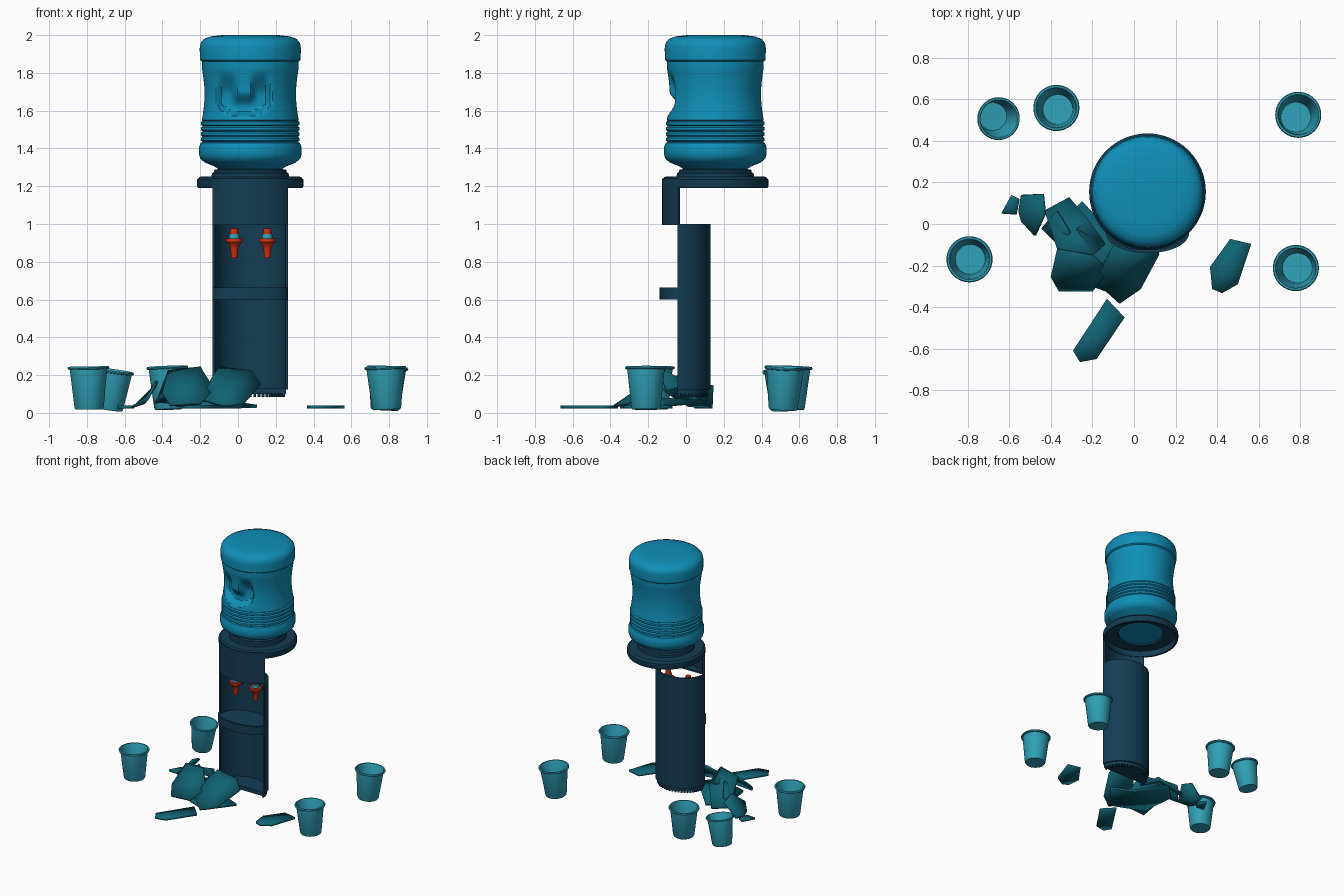
import bpy, bmesh, math
from mathutils import Matrix, Vector

if "Cube" in bpy.data.objects:
    bpy.data.objects.remove(bpy.data.objects["Cube"])


def material(name, rgb):
    m = bpy.data.materials.new(name)
    m.diffuse_color = (*rgb, 1)
    m.use_nodes = True
    m.node_tree.nodes["Principled BSDF"].inputs["Base Color"].default_value = m.diffuse_color
    return m


BLUE = material("bottle_blue", (.005, .27, .48))
NAVY = material("cabinet_navy", (.007, .046, .085))
TEAL = material("shard_teal", (.005, .125, .165))
CUP = material("cup_light_teal", (.03, .36, .48))
RED = material("tap_red", (.65, .03, .006))


def finish(name, bm, mat, angle=35):
    bmesh.ops.recalc_face_normals(bm, faces=bm.faces[:])
    me = bpy.data.meshes.new(name)
    bm.to_mesh(me)
    bm.free()
    ob = bpy.data.objects.new(name, me)
    bpy.context.collection.objects.link(ob)
    me.materials.append(mat)
    bpy.ops.object.select_all(action='DESELECT')
    ob.select_set(True)
    bpy.context.view_layer.objects.active = ob
    bpy.ops.object.shade_smooth_by_angle(angle=math.radians(angle))
    return ob


def lathe_bm(profile, segs=48, closed=False):
    """Spin (radius, height) points around z."""
    bm = bmesh.new()
    rings = []
    for r, z in profile:
        if r == 0:
            rings.append([bm.verts.new((0, 0, z))] * segs)
        else:
            rings.append([bm.verts.new((r * math.cos(2 * math.pi * i / segs),
                                        r * math.sin(2 * math.pi * i / segs), z)) for i in range(segs)])
    pairs = list(zip(rings, rings[1:])) + ([(rings[-1], rings[0])] if closed else [])
    for a, b in pairs:
        for i in range(segs):
            j = (i + 1) % segs
            bm.faces.new(list(dict.fromkeys((a[i], a[j], b[j], b[i]))))
    return bm


def prism(name, outline, z0, z1, mat):
    """Extrude a plan outline between two heights."""
    bm = bmesh.new()
    f = bm.faces.new([bm.verts.new((x, y, z0)) for x, y in outline])
    top = bmesh.ops.extrude_face_region(bm, geom=[f])
    bmesh.ops.translate(bm, vec=(0, 0, z1 - z0), verts=[v for v in top['geom'] if isinstance(v, bmesh.types.BMVert)])
    return finish(name, bm, mat)


def arc(cx, cy, rx, ry, a0, a1, n=32):
    return [(cx + rx * math.cos(math.radians(a0 + (a1 - a0) * i / n)),
             cy + ry * math.sin(math.radians(a0 + (a1 - a0) * i / n))) for i in range(n + 1)]


CX, CY = .065, .155     # bottle axis
BY = -.045              # open front edge of the cabinet

# Water bottle with a moulded hand grip
prof = [(0, 1.245), (.165, 1.245), (.168, 1.29), (.19, 1.305), (.24, 1.325), (.264, 1.345),
        (.272, 1.37), (.272, 1.405), (.262, 1.43)]
for k in range(4):      # ribs
    z = 1.435 + k * .028
    prof += [(.252, z), (.261, z + .006), (.261, z + .02), (.252, z + .027)]
for k in range(25):     # waist
    t = k / 24
    prof.append((.256 - .014 * math.sin(math.pi * t), 1.55 + .275 * t))
prof += [(.256, 1.86), (.266, 1.868), (.268, 1.93), (.263, 1.958), (.245, 1.98), (.21, 1.993), (.15, 2.0), (0, 2.0)]
bm = lathe_bm(prof, 112)


def step(a, b, t):
    t = max(0, min(1, (t - a) / (b - a)))
    return t * t * (3 - 2 * t)


for v in bm.verts:
    if v.co.y < 0 and 1.54 < v.co.z < 1.84:
        u = abs(v.co.x + .035)
        low = 1.565 + 2.5 * u * u
        pocket = (1 - step(.11, .15, u)) * step(low, low + .03, v.co.z) * (1 - step(1.68, 1.82, v.co.z))
        handle = (1 - step(.03, .07, u)) * step(1.62, 1.7, v.co.z)
        v.co.y += .055 * pocket * (1 - handle)
bmesh.ops.translate(bm, vec=(CX, CY, 0), verts=bm.verts[:])
finish("water_bottle", bm, BLUE)

# Hollow collar and neck ring
bm = lathe_bm([(.262, 1.19), (.276, 1.19), (.281, 1.2), (.281, 1.235), (.268, 1.25), (.205, 1.252),
               (.203, 1.268), (.193, 1.275), (.19, 1.287), (.172, 1.29), (.17, 1.235), (.258, 1.235)], 64, True)
bmesh.ops.translate(bm, vec=(CX, CY, 0), verts=bm.verts[:])
finish("collar", bm, NAVY)

# Curved front plate below the collar, with a ledge joining the cabinet
h = math.degrees(math.asin(.2 / .281))
front = arc(CX, CY, .281, .281, 270 - h, 270 + h)
prism("upper_front_plate", front + arc(CX, CY, .266, .266, 270 + h, 270 - h), 1.0, 1.24, NAVY)
prism("upper_ledge", front, .995, 1.01, NAVY)

# Half-round cabinet, open to the front
outer = arc(CX, BY, .2, .175, 0, 180)
prism("cabinet_shell", outer + arc(CX, BY, .186, .161, 180, 0), .125, 1.0, NAVY)
prism("cabinet_floor", arc(CX, BY, .19, .165, 0, 180), .1, .13, NAVY)

# Drip tray bulging out of the front
prism("drip_tray", arc(CX, BY, .2, .095, 180, 360) + arc(CX, BY, .19, .165, 0, 180), .6, .655, NAVY)
prism("drip_tray_rim", arc(CX, BY, .2, .095, 180, 360) + arc(CX, BY, .185, .08, 360, 180), .65, .665, NAVY)

# Small teeth around the foot
bm = bmesh.new()
for i in range(25):
    a = math.pi * i / 24
    m = Matrix.Translation((CX + .178 * math.cos(a), BY + .01 + .145 * math.sin(a), .107)) \
        @ Matrix.Rotation(a, 4, 'Z') @ Matrix.Diagonal((.012, .012, .044, 1))
    bmesh.ops.create_cube(bm, size=1, matrix=m)
finish("foot_teeth", bm, NAVY)

# Taps: red spout, pale ring, red button, stem to the back wall
for side, x in (("left", -.02), ("right", .155)):
    for part, mat, p in (
            ("spout", RED, [(0, .82), (.016, .82), (.02, .865), (.028, .89), (.044, .905), (.044, .922), (0, .924)]),
            ("ring", CUP, [(0, .92), (.028, .92), (.026, .948), (0, .95)]),
            ("button", RED, [(0, .945), (.022, .945), (.02, .975), (0, .978)])):
        bm = lathe_bm(p, 20)
        bmesh.ops.translate(bm, vec=(x, 0, 0), verts=bm.verts[:])
        finish(f"{side}_tap_{part}", bm, mat)
    prism(f"{side}_tap_stem", [(x - .015, .01), (x + .015, .01), (x + .015, .105), (x - .015, .105)], .88, .91, NAVY)

# Paper cups: position, tilt about x and y in degrees
cup = [(0, 0), (.072, 0), (.077, .008), (.099, .212), (.108, .214), (.111, .221), (.107, .228), (.098, .228),
       (.093, .215), (.072, .014), (0, .012)]
for i, (x, y, z, tx, ty) in enumerate([(-.665, .512, .015, 3, 8), (-.37, .555, .018, -2, -2),
                                       (.785, .52, .016, -3, 3), (.783, -.212, .018, 0, -2),
                                       (-.79, -.17, .018, 0, -1)]):
    bm = lathe_bm(cup, 40)
    s = .93 if i == 0 else 1
    rot = Matrix.Rotation(math.radians(tx), 4, 'X') @ Matrix.Rotation(math.radians(ty), 4, 'Y')
    c = Matrix.Translation((0, 0, .115))
    bmesh.ops.transform(bm, verts=bm.verts[:], matrix=Matrix.Translation((x, y, z)) @ c @ rot @ c.inverted()
                        @ Matrix.Diagonal((s, s, s, 1)))
    finish(f"cup_{i + 1}", bm, CUP)


# Broken shards: outline fanned around a centre, then thickened
def shard(name, pts, bulge=0.0, thick=.016):
    bm = bmesh.new()
    vs = [bm.verts.new(p) for p in pts]
    mid = sum((Vector(p) for p in pts), Vector()) / len(pts)
    c = bm.verts.new(mid + Vector((0, 0, bulge)))
    for a, b in zip(vs, vs[1:] + vs[:1]):
        bm.faces.new((a, b, c))
    ob = finish(name, bm, TEAL, 30)
    mod = ob.modifiers.new("thickness", 'SOLIDIFY')
    mod.thickness = thick
    mod.offset = 0


def flat(pts, z=.03):
    return [(x, y, z) for x, y in pts]


shard("flat_shard_right", flat([(.366, -.207), (.463, -.072), (.565, -.096), (.5, -.29), (.424, -.333), (.376, -.313)]))
shard("flat_shard_front", flat([(-.294, -.61), (-.13, -.36), (-.045, -.45), (-.18, -.65), (-.26, -.665)]))
shard("small_shard", flat([(-.64, .05), (-.59, .14), (-.55, .12), (-.565, .045)]))
shard("curled_shard", [(-.555, .06, .035), (-.54, .14, .04), (-.44, .145, .14), (-.43, .05, .17),
                       (-.477, -.055, .08), (-.54, .01, .04)], -.03)
shard("heap_shard_back", [(-.43, .06, .06), (-.31, .125, .05), (-.22, .02, .16), (-.14, -.1, .12),
                          (-.2, -.15, .24), (-.37, -.12, .22)], .03)
shard("heap_shard_left", [(-.4, -.25, .1), (-.37, -.12, .22), (-.2, -.15, .24), (-.125, -.22, .12),
                          (-.2, -.32, .05), (-.36, -.32, .04)], .02)
shard("heap_shard_right", [(-.1, -.11, .24), (.07, -.12, .22), (.12, -.14, .15), (.03, -.31, .05),
                           (-.07, -.38, .035), (-.19, -.27, .07), (-.14, -.18, .18)], .01)
shard("heap_shard_base", [(-.32, -.26, .04), (-.36, .0, .05), (-.25, .11, .06), (-.06, -.1, .04),
                          (.1, -.16, .035), (-.06, -.35, .03)], .03)
shard("heap_shard_edge", [(-.44, -.02, .05), (-.37, .06, .13), (-.31, -.04, .2), (-.34, -.12, .12)], .02)
